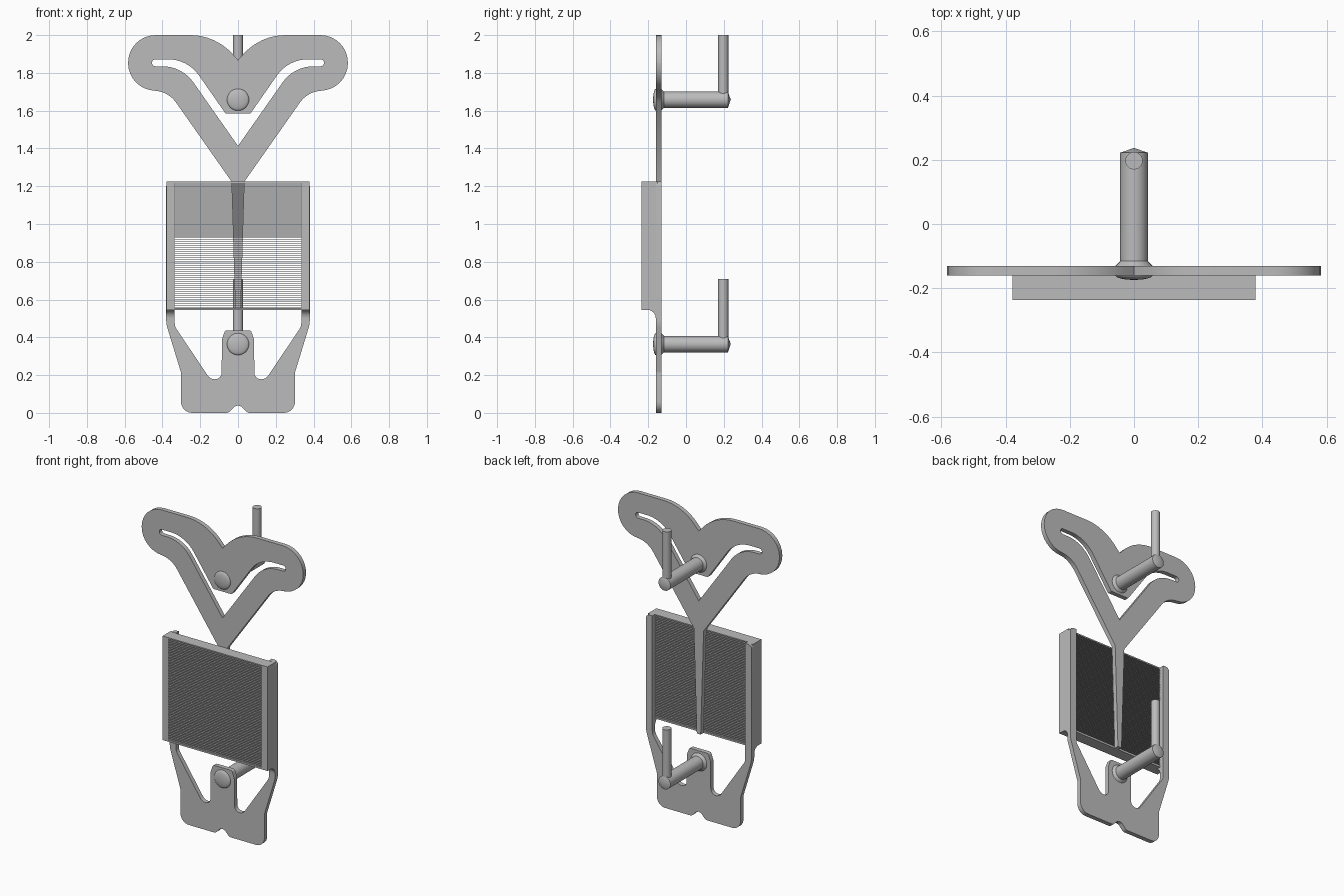
import bpy, bmesh, math
from mathutils import Vector, Matrix

cube = bpy.data.objects.get("Cube")
if cube:
    bpy.data.objects.remove(cube)

# One plain metal colour
metal = bpy.data.materials.new("grey_metal")
metal.use_nodes = True
grey = (0.5, 0.5, 0.5, 1)
metal.diffuse_color = grey
metal.node_tree.nodes["Principled BSDF"].inputs["Base Color"].default_value = grey

BACK, PLATE_FRONT, FRONT = -0.131, -0.16, -0.236
TOP, BOTTOM = 1.226, 0.546
RAIL_IN, RAIL_OUT = 0.335, 0.38


def rounded(corners, steps=8):
    """Round each (x, z, radius) corner of a closed outline."""
    out = []
    for i, (x, z, r) in enumerate(corners):
        p = Vector((x, z))
        if r == 0:
            out.append(p)
            continue
        a = (Vector(corners[i - 1][:2]) - p).normalized()
        b = (Vector(corners[(i + 1) % len(corners)][:2]) - p).normalized()
        half = a.angle(b) / 2
        centre = p + (a + b).normalized() * (r / math.sin(half))
        t = r / math.tan(half)
        start, end = p + a * t - centre, p + b * t - centre
        turn = start.angle_signed(end)
        for k in range(steps + 1):
            out.append(centre + Matrix.Rotation(-turn * k / steps, 2) @ start)
    return out


def mirrored(half):
    return half + [(-x, z, r) for x, z, r in reversed(half) if x > 0]


def finish(obj, smooth=True):
    obj.data.materials.append(metal)
    bpy.ops.object.select_all(action='DESELECT')
    obj.select_set(True)
    bpy.context.view_layer.objects.active = obj
    if smooth:
        bpy.ops.object.shade_smooth_by_angle(angle=math.radians(35))
    return obj


def slab(name, outlines, thickness, matrix):
    """Extruded flat shape; outlines after the first are holes."""
    curve = bpy.data.curves.new(name, 'CURVE')
    curve.dimensions = '2D'
    curve.fill_mode = 'BOTH'
    curve.extrude = thickness / 2
    for outline in outlines:
        pts = rounded(outline)
        spline = curve.splines.new('POLY')
        spline.points.add(len(pts) - 1)
        for sp, p in zip(spline.points, pts):
            sp.co = (p.x, p.y, 0, 1)
        spline.use_cyclic_u = True
    temp = bpy.data.objects.new(name + "_curve", curve)
    bpy.context.collection.objects.link(temp)
    bpy.context.view_layer.update()
    mesh = bpy.data.meshes.new_from_object(
        temp.evaluated_get(bpy.context.evaluated_depsgraph_get()))
    bpy.data.objects.remove(temp)
    bm = bmesh.new()
    bm.from_mesh(mesh)
    bmesh.ops.remove_doubles(bm, verts=bm.verts, dist=1e-5)
    bmesh.ops.transform(bm, matrix=matrix, verts=bm.verts)
    bmesh.ops.recalc_face_normals(bm, faces=bm.faces)
    bm.to_mesh(mesh)
    bm.free()
    mesh.name = name
    mesh.materials.clear()
    obj = bpy.data.objects.new(name, mesh)
    bpy.context.collection.objects.link(obj)
    return finish(obj)


def box(name, x0, x1, y0, y1, z0, z1):
    bpy.ops.mesh.primitive_cube_add(size=1)
    obj = bpy.context.object
    obj.name = name
    size = Matrix.Diagonal((x1 - x0, y1 - y0, z1 - z0, 1))
    obj.data.transform(
        Matrix.Translation(((x0 + x1) / 2, (y0 + y1) / 2, (z0 + z1) / 2)) @ size)
    return finish(obj, False)


def lathe(name, profile, height, sides=32):
    """Turn a (radius, y) profile round a line along y."""
    bm = bmesh.new()
    verts = [bm.verts.new((r, y, height)) for r, y in profile]
    edges = [bm.edges.new(pair) for pair in zip(verts, verts[1:])]
    bmesh.ops.spin(bm, geom=verts + edges, cent=(0, 0, height), axis=(0, 1, 0),
                   angle=math.tau, steps=sides)
    bmesh.ops.remove_doubles(bm, verts=bm.verts, dist=1e-5)
    bmesh.ops.recalc_face_normals(bm, faces=bm.faces)
    mesh = bpy.data.meshes.new(name)
    bm.to_mesh(mesh)
    bm.free()
    obj = bpy.data.objects.new(name, mesh)
    bpy.context.collection.objects.link(obj)
    return finish(obj)


upright = Matrix.Translation((0, (BACK + PLATE_FRONT) / 2, 0)) @ Matrix.Rotation(math.pi / 2, 4, 'X')
thick = BACK - PLATE_FRONT

# Winged upper plate with its slot and the long tapered spike
wing = mirrored([(0, 1.868, 0), (0.12, 2, 0.3), (0.582, 2, 0.146), (0.582, 1.706, 0.146),
                 (0.372, 1.706, 0.15), (0.035, TOP, 0), (0.014, BOTTOM, 0)])
slot = mirrored([(0, 1.585, 0), (0.066, 1.585, 0.012), (0.266, 1.872, 0.2),
                 (0.455, 1.872, 0.018), (0.455, 1.835, 0.018), (0.296, 1.835, 0.2),
                 (0, 1.413, 0)])
slab("upper_plate", [wing, slot], thick, upright)

# Lower plate with its tab, and arms that run up behind the rails
lower = mirrored([(0, 0.04, 0), (0.018, 0.034, 0.01), (0.05, 0, 0.03), (0.302, 0, 0.06),
                  (0.302, 0.215, 0.04), (RAIL_OUT, 0.47, 0.15), (RAIL_OUT, TOP, 0.025),
                  (RAIL_IN, TOP, 0), (RAIL_IN, 0.458, 0.06), (0.147, 0.178, 0.045),
                  (0.087, 0.178, 0.035), (0.085, 0.39, 0.03), (0.068, 0.437, 0.015)])
slab("lower_plate", [lower], thick, upright)

# Side rails with a scooped foot
rail = [(FRONT, BOTTOM, 0), (PLATE_FRONT, BOTTOM, 0.045), (PLATE_FRONT, 0.49, 0),
        (PLATE_FRONT + 0.01, 0.49, 0), (PLATE_FRONT + 0.01, TOP - 0.002, 0),
        (FRONT, TOP - 0.002, 0)]
to_side = Matrix(((0, 0, 1, 0), (1, 0, 0, 0), (0, 1, 0, 0), (0, 0, 0, 1)))
for side, name in ((1, "left_rail"), (-1, "right_rail")):
    middle = Matrix.Translation((side * (RAIL_IN + RAIL_OUT - 0.002) / 2, 0, 0))
    slab(name, [rail], RAIL_OUT - RAIL_IN - 0.002, middle @ to_side)

# Stack of thin fins between the rails, closed by a top and bottom bar
COUNT = 64
pitch = (TOP - BOTTOM) / COUNT
fin = box("fins", -RAIL_IN, RAIL_IN, FRONT + 0.001, PLATE_FRONT - 0.001,
          BOTTOM + pitch, BOTTOM + pitch + 0.004)
array = fin.modifiers.new("stack", 'ARRAY')
array.count = COUNT - 1
array.use_relative_offset = False
array.use_constant_offset = True
array.constant_offset_displace = (0, 0, pitch)
box("top_bar", -RAIL_IN, RAIL_IN, FRONT, PLATE_FRONT, TOP - 0.008, TOP - 0.002)
box("bottom_bar", -RAIL_IN, RAIL_IN, FRONT, PLATE_FRONT, BOTTOM, BOTTOM + 0.01)

# Two pins: domed head, collar, shank with a pointed end, and an upturned rod
dome = [(0.058 * math.sin(a), PLATE_FRONT - 0.014 * math.cos(a))
        for a in (math.pi / 2 * k / 6 for k in range(7))]
pin = dome + [(0.058, BACK), (0.043, BACK + 0.015), (0.043, 0.222), (0, 0.237)]
for name, height, tip in (("upper", 1.658, 2.0), ("lower", 0.364, 0.71)):
    lathe(name + "_pin", pin, height)
    bpy.ops.mesh.primitive_cylinder_add(vertices=32, radius=0.027, depth=tip - height,
                                        location=(0, 0.197, (tip + height) / 2))
    bpy.context.object.name = name + "_pin_rod"
    finish(bpy.context.object)
